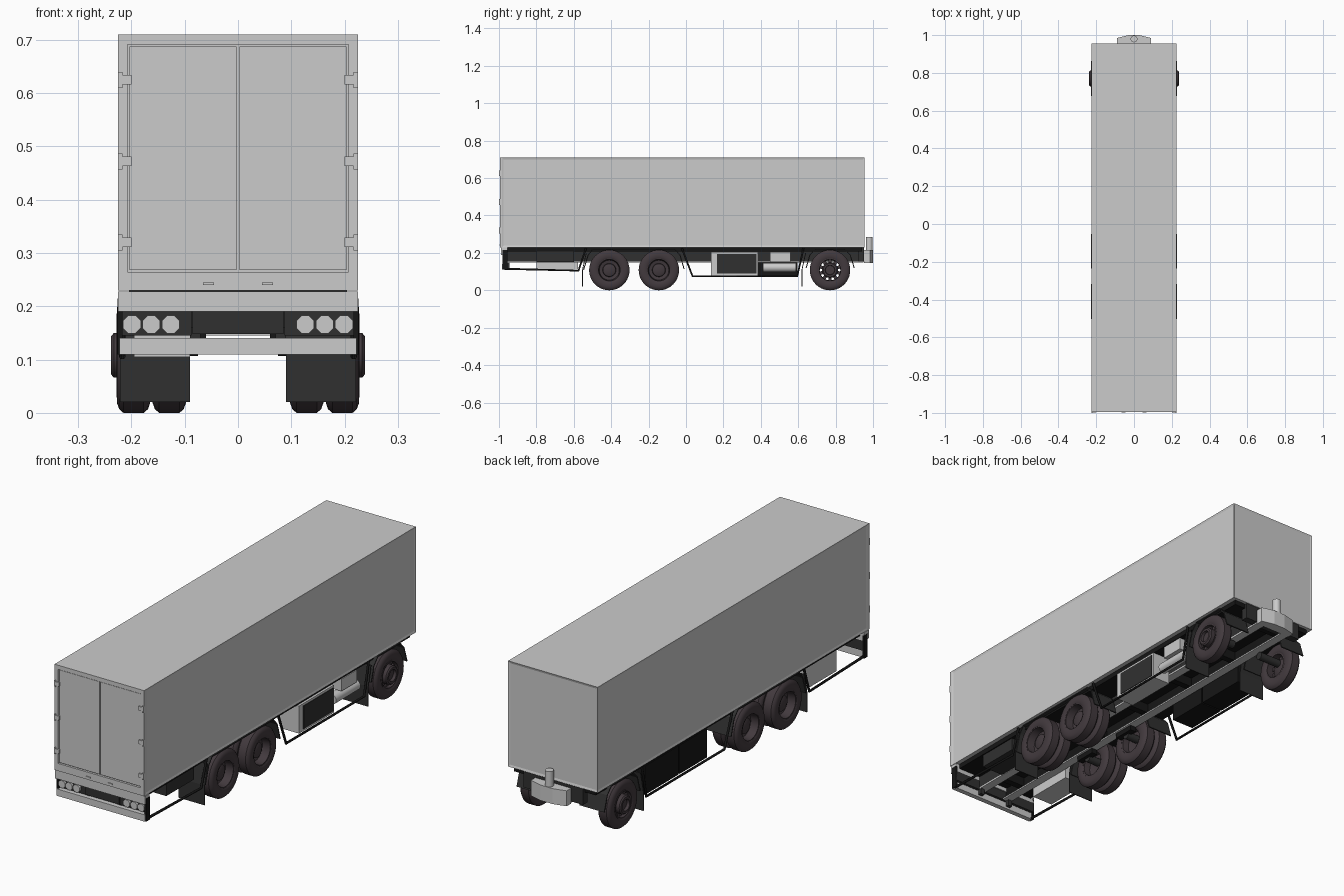
import bpy, bmesh, math
from mathutils import Matrix

if "Cube" in bpy.data.objects:
    bpy.data.objects.remove(bpy.data.objects["Cube"])


def material(name, r, g, b):
    m = bpy.data.materials.new(name)
    m.diffuse_color = (r, g, b, 1)
    m.use_nodes = True
    m.node_tree.nodes["Principled BSDF"].inputs["Base Color"].default_value = m.diffuse_color
    return m


DARK = material("dark_steel", 0.03, 0.03, 0.03)
BLACK = material("black_paint", 0.008, 0.008, 0.008)
RUBBER = material("tyre_rubber", 0.055, 0.042, 0.048)


def finish(name, bm, mat=None, smooth=False):
    bmesh.ops.recalc_face_normals(bm, faces=bm.faces)
    me = bpy.data.meshes.new(name)
    bm.to_mesh(me)
    bm.free()
    ob = bpy.data.objects.new(name, me)
    bpy.context.collection.objects.link(ob)
    if mat:
        me.materials.append(mat)
    if smooth:
        bpy.ops.object.select_all(action='DESELECT')
        ob.select_set(True)
        bpy.context.view_layer.objects.active = ob
        bpy.ops.object.shade_smooth_by_angle(angle=math.radians(35))
    return ob


def cube(bm, x, y, z):
    m = Matrix.Translation([(a + b) / 2 for a, b in (x, y, z)]) @ \
        Matrix.Diagonal([abs(b - a) for a, b in (x, y, z)] + [1])
    return bmesh.ops.create_cube(bm, size=1, matrix=m)


def box(name, x, y, z, mat=None):
    bm = bmesh.new()
    cube(bm, x, y, z)
    return finish(name, bm, mat)


def cylinder(name, r, length, loc, axis, n=24, mat=None, spin=0):
    rot = {'X': Matrix.Rotation(math.pi / 2, 4, 'Y'),
           'Y': Matrix.Rotation(math.pi / 2, 4, 'X'), 'Z': Matrix()}[axis]
    bm = bmesh.new()
    bmesh.ops.create_cone(bm, cap_ends=True, segments=n, radius1=r, radius2=r, depth=length,
                          matrix=Matrix.Translation(loc) @ rot @ Matrix.Rotation(spin, 4, 'Z'))
    return finish(name, bm, mat, n > 12)


def sheet(name, x, pts, mat=DARK, t=0.005):
    # bent plate: (y, z) path swept across x
    bm = bmesh.new()
    rows = [[bm.verts.new((xx, y, z)) for xx in x] for y, z in pts]
    for a, b in zip(rows, rows[1:]):
        bm.faces.new((a[0], a[1], b[1], b[0]))
    ob = finish(name, bm, mat)
    ob.modifiers.new("thickness", 'SOLIDIFY').thickness = t
    return ob


def prism(name, pts, z0, z1, mat=None):
    bm = bmesh.new()
    f = bm.faces.new([bm.verts.new((x, y, z0)) for x, y in pts])
    g = bmesh.ops.extrude_face_region(bm, geom=[f])
    bmesh.ops.translate(bm, vec=(0, 0, z1 - z0),
                        verts=[v for v in g['geom'] if isinstance(v, bmesh.types.BMVert)])
    return finish(name, bm, mat)


def lathe(name, profile, loc, side, closed=True, n=40):
    # profile of (radius, x outward) turned about the axle
    bm = bmesh.new()
    rings = [[bm.verts.new((loc[0] + side * x, loc[1] + r * math.cos(2 * math.pi * i / n),
                            loc[2] + r * math.sin(2 * math.pi * i / n))) for i in range(n)]
             for r, x in profile]
    for a, b in (zip(rings, rings[1:] + rings[:1]) if closed else zip(rings, rings[1:])):
        for i in range(n):
            bm.faces.new((a[i], a[(i + 1) % n], b[(i + 1) % n], b[i]))
    if not closed:
        bm.faces.new(rings[0])
        bm.faces.new(rings[-1])
    return finish(name, bm, RUBBER, True)


def rod(name, pts, r=0.006):
    cu = bpy.data.curves.new(name, 'CURVE')
    cu.dimensions = '3D'
    cu.bevel_depth, cu.bevel_resolution, cu.use_fill_caps = r, 1, True
    sp = cu.splines.new('POLY')
    sp.points.add(len(pts) - 1)
    for p, q in zip(sp.points, pts):
        p.co = (*q, 1)
    cu.materials.append(BLACK)
    bpy.context.collection.objects.link(bpy.data.objects.new(name, cu))


# cargo body with framed sides and front wall
bm = bmesh.new()
cube(bm, (-0.225, 0.225), (-0.985, 0.955), (0.23, 0.71))
bm.normal_update()
for f in [f for f in bm.faces if abs(f.normal.x) > 0.5 or f.normal.y > 0.5]:
    bmesh.ops.inset_region(bm, faces=[f], thickness=0.014, depth=-0.003)
finish("cargo_body", bm)

# rear door frame, doors, hinges
for s in (-1, 1):
    box("door_post", (s * 0.207, s * 0.225), (-0.995, -0.985), (0.23, 0.71))
    box("rear_door", (s * 0.003, s * 0.204), (-0.991, -0.984), (0.268, 0.688))
    box("latch", (s * 0.045, s * 0.066), (-0.998, -0.99), (0.24, 0.245))
    for z in (0.32, 0.472, 0.625):
        box("hinge_plate", (s * 0.2, s * 0.219), (-0.999, -0.99), (z - 0.009, z + 0.009))
        box("hinge_knuckle", (s * 0.217, s * 0.225), (-1, -0.985), (z - 0.015, z + 0.015))
box("door_header", (-0.207, 0.207), (-0.995, -0.985), (0.691, 0.71))
box("door_sill", (-0.207, 0.207), (-0.995, -0.985), (0.23, 0.264))
box("rear_crossmember", (-0.225, 0.225), (-0.99, -0.955), (0.19, 0.228))

# chassis
box("floor_frame", (-0.205, 0.205), (-0.955, 0.94), (0.208, 0.23), BLACK)
for s in (-1, 1):
    box("rail_web", (s * 0.067, s * 0.073), (-0.96, 0.95), (0.155, 0.21), BLACK)
    box("rail_flange", (s * 0.05, s * 0.09), (-0.96, 0.95), (0.148, 0.155))
    box("rail_side", (s * 0.085, s * 0.09), (-0.96, 0.95), (0.155, 0.21), DARK)
for y in (-0.85, -0.6, -0.28, 0.0, 0.3, 0.6, 0.9):
    box("crossmember", (-0.07, 0.07), (y - 0.015, y + 0.015), (0.165, 0.21), BLACK)
box("rear_pan", (0.09, 0.2), (-0.8, -0.6), (0.15, 0.21), DARK)

# rear lamps, plate and bumper
box("plate_holder", (-0.085, 0.085), (-0.975, -0.96), (0.148, 0.19), DARK)
box("bumper", (-0.222, 0.222), (-0.985, -0.962), (0.11, 0.141))
for s in (-1, 1):
    box("lamp_panel", (s * 0.087, s * 0.222), (-0.97, -0.955), (0.145, 0.19), DARK)
    box("bumper_end", (s * 0.217, s * 0.226), (-0.98, -0.955), (0.11, 0.215), BLACK)
    box("bumper_bracket", (s * 0.07, s * 0.09), (-0.965, -0.945), (0.12, 0.16), DARK)
    for x in (0.126, 0.163, 0.199):
        cylinder("tail_lamp", 0.018, 0.014, (s * x, -0.974, 0.166), 'Y', 8, spin=math.pi / 8)

# front coupling
prism("coupling_block", [(-0.09, 0.953), (0.09, 0.953), (0.09, 0.985), (0.03, 1), (-0.03, 1), (-0.09, 0.985)],
      0.145, 0.215)
cylinder("coupling_post", 0.018, 0.075, (0, 0.98, 0.247), 'Z')
box("front_beam", (-0.15, 0.15), (0.92, 0.953), (0.155, 0.228), DARK)

# wheels: dual rear pairs and single front wheels
R = 0.108
TYRE = [(0.062, 0.003), (0.07, -0.001), (0.09, 0), (0.101, 0.004), (R, 0.012), (R, 0.05),
        (0.101, 0.058), (0.09, 0.062), (0.07, 0.063), (0.062, 0.059)]
DISH = [(0.062, 0.004), (0.062, 0.058), (0.058, 0.058), (0.053, 0.022), (0.036, 0.018),
        (0.034, 0.034), (0.02, 0.04)]
INNER = [(0.062, 0.05), (0.062, 0.004), (0.056, 0.006), (0.053, 0.035), (0.03, 0.04)]
HUB = [(0.02, 0.02), (0.042, 0.03), (0.042, 0.068), (0.036, 0.073), (0.026, 0.073), (0.024, 0.06)]
RIM = [(0.063, 0.003), (0.063, 0.061), (0.057, 0.061), (0.055, 0.003)]
for s in (-1, 1):
    for y in (-0.41, -0.145):
        for x in (0.098, 0.165):
            c = (s * x, y, R)
            lathe("rear_tyre", TYRE, c, s)
            lathe("rear_rim", DISH if x > 0.1 else INNER, c, s, False)
        cylinder("axle_stub", 0.018, 0.11, (s * 0.13, y, 0.125), 'X', 16, DARK)
        box("axle_hanger", (s * 0.06, s * 0.09), (y - 0.05, y + 0.05), (0.125, 0.16), BLACK)
    c = (s * 0.165, 0.77, R)
    lathe("front_tyre", TYRE, c, s)
    lathe("front_rim", RIM, c, s)
    lathe("front_hub", HUB, c, s, False)
    bm = bmesh.new()
    for i in range(10):
        g = cube(bm, (s * 0.2, s * 0.21), (-0.009, 0.009), (0.036, 0.06))
        bmesh.ops.rotate(bm, verts=g['verts'], matrix=Matrix.Rotation(i * math.pi / 5, 3, 'X'))
    bmesh.ops.translate(bm, verts=bm.verts, vec=(0, 0.77, R))
    finish("front_spokes", bm, RUBBER)
    cylinder("front_axle_stub", 0.018, 0.11, (s * 0.13, 0.77, 0.125), 'X', 16, DARK)

    # mudguards and flaps
    xs = (s * 0.095, s * 0.22)
    sheet("front_mudguard", xs, [(0.64, 0.12), (0.66, 0.19), (0.69, 0.222), (0.85, 0.222),
                                 (0.88, 0.19), (0.902, 0.12)])
    sheet("rear_mudguard", xs, [(-0.55, 0.11), (-0.525, 0.19), (-0.5, 0.222), (-0.06, 0.222),
                                (-0.03, 0.19), (-0.008, 0.115)])
    for y in (-0.555, 0.622):
        sheet("mud_flap", (s * 0.09, s * 0.221), [(y, 0.02), (y, 0.11), (y + 0.02, 0.2)], t=0.004)

    # side guards
    x = s * 0.217
    rod("side_guard", [(x, -0.022, 0.225), (x, 0.035, 0.075), (x, 0.595, 0.075), (x, 0.628, 0.225)])
    rod("rear_side_guard", [(x, -0.535, 0.225), (x, -0.575, 0.105), (x, -0.97, 0.115)])

# underslung equipment
box("cooling_unit", (0.12, 0.212), (0.135, 0.385), (0.08, 0.205))
box("cooling_grille", (0.2, 0.215), (0.165, 0.378), (0.09, 0.195), DARK)
cylinder("air_tank", 0.024, 0.175, (0.18, 0.5, 0.122), 'Y')
box("valve_box", (0.13, 0.205), (0.45, 0.56), (0.15, 0.205))
for y in ((0.15, 0.345), (0.352, 0.595)):
    box("storage_locker", (-0.21, -0.1), y, (0.08, 0.21), BLACK)
box("rear_locker", (-0.195, -0.09), (-0.8, -0.578), (0.105, 0.205))
